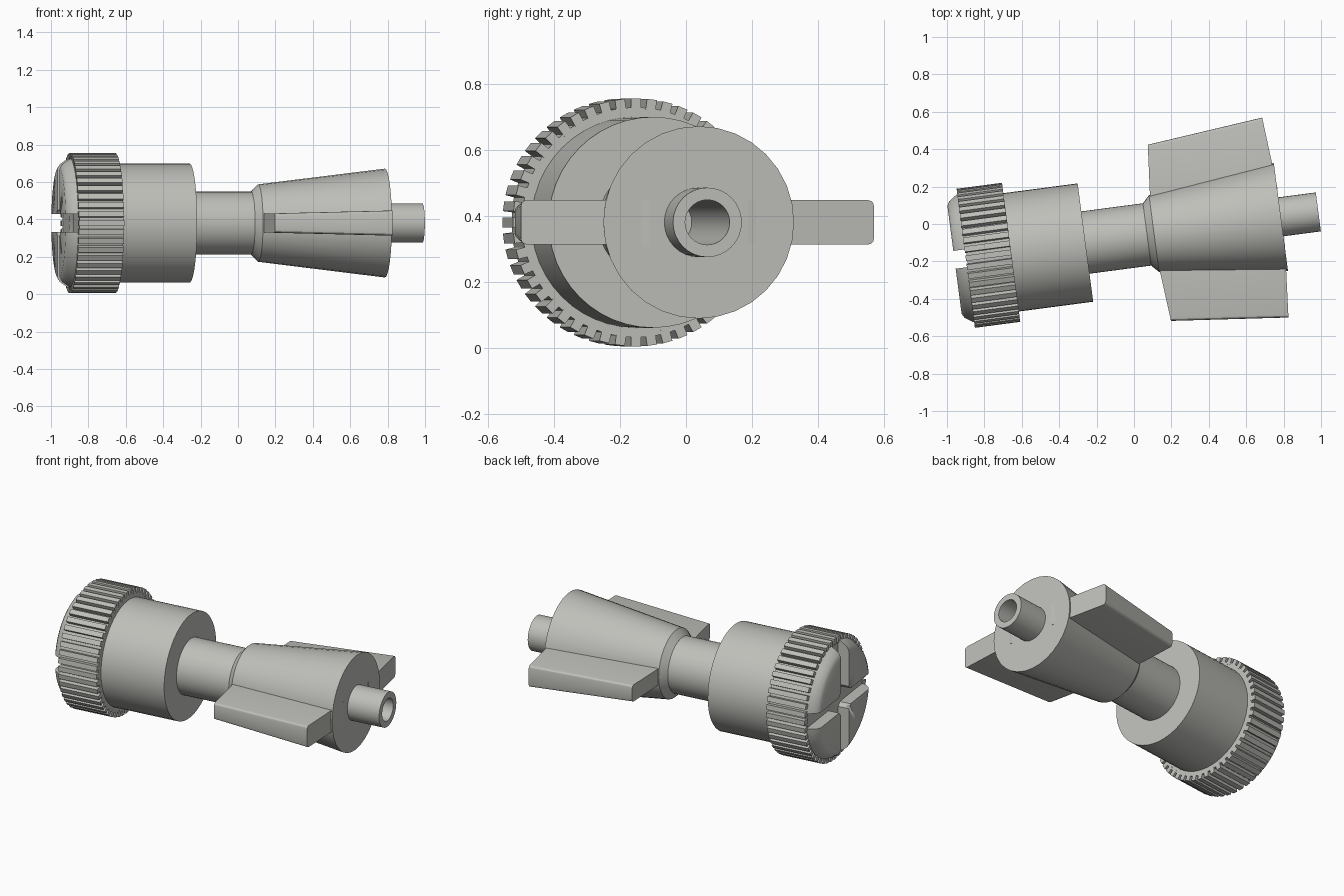
import bpy, bmesh, math
from mathutils import Matrix, Vector

if "Cube" in bpy.data.objects:
    bpy.data.objects.remove(bpy.data.objects["Cube"], do_unlink=True)

grey = bpy.data.materials.new("warm_grey")
grey.use_nodes = True
colour = (0.52, 0.52, 0.49, 1)
grey.diffuse_color = colour
grey.node_tree.nodes["Principled BSDF"].inputs["Base Color"].default_value = colour

# The parts share one axis (local x), swung slightly about z
AXIS = Matrix.Translation((0, -0.065, 0.38)) @ Matrix.Rotation(math.radians(7.5), 4, 'Z')


def finish(bm, name, smooth=True):
    bmesh.ops.recalc_face_normals(bm, faces=bm.faces[:])
    mesh = bpy.data.meshes.new(name)
    bm.to_mesh(mesh)
    bm.free()
    mesh.materials.append(grey)
    obj = bpy.data.objects.new(name, mesh)
    bpy.context.collection.objects.link(obj)
    obj.matrix_world = AXIS
    bpy.ops.object.select_all(action='DESELECT')
    obj.select_set(True)
    bpy.context.view_layer.objects.active = obj
    if smooth:
        bpy.ops.object.shade_smooth_by_angle(angle=math.radians(30))
    return obj


def lathe(name, profile, steps=48):
    """Revolve (along, radius) points around the local x axis."""
    bm = bmesh.new()
    verts = [bm.verts.new((u, 0, r)) for u, r in profile]
    edges = [bm.edges.new(pair) for pair in zip(verts, verts[1:])]
    bmesh.ops.spin(bm, geom=verts + edges, cent=(0, 0, 0), axis=(1, 0, 0),
                   angle=math.tau, steps=steps, use_merge=True)
    bmesh.ops.remove_doubles(bm, verts=bm.verts[:], dist=0.0005)
    return finish(bm, name)


def box(bm, centre, size, turn=0):
    matrix = (Matrix.Rotation(turn, 4, 'X') @ Matrix.Translation(centre)
              @ Matrix.Diagonal((*size, 1)))
    bmesh.ops.create_cube(bm, size=1, matrix=matrix)


def cut(target, cutter):
    mod = target.modifiers.new("cut", 'BOOLEAN')
    mod.operation = 'DIFFERENCE'
    mod.solver = 'EXACT'
    mod.object = cutter
    bpy.context.view_layer.objects.active = target
    bpy.ops.object.modifier_apply(modifier=mod.name)
    bpy.data.objects.remove(cutter, do_unlink=True)


# Rounded knob with a cross slot in its end
knob = lathe("knob", [(-0.968, 0), (-0.968, 0.295), (-0.955, 0.318), (-0.93, 0.336),
                      (-0.91, 0.348), (-0.663, 0.348), (-0.663, 0)], 64)
for turn in (0, math.pi / 2):
    bm = bmesh.new()
    box(bm, (-0.98, 0, 0), (0.16, 0.096, 0.9), turn)
    cut(knob, finish(bm, "slot_cutter", False))
cut(knob, lathe("centre_cutter", [(-1.1, 0), (-1.1, 0.085), (-0.9, 0.085), (-0.88, 0)], 24))

# Grip ridges around the knob
TEETH = 48
bm = bmesh.new()
for i in range(TEETH):
    box(bm, (-0.785, 0, 0.355), (0.245, 0.03, 0.04), math.tau * i / TEETH)
finish(bm, "grip_ridges", False)

# Sleeve and neck
lathe("sleeve", [(-0.68, 0), (-0.68, 0.319), (-0.262, 0.319), (-0.262, 0)])
lathe("neck", [(-0.28, 0), (-0.28, 0.168), (0.09, 0.168), (0.09, 0)])

# Flared cone with hollow tip
lathe("cone_and_tip", [(0.07, 0), (0.07, 0.168), (0.108, 0.207), (0.792, 0.291),
                       (0.792, 0.105), (0.994, 0.105), (0.994, 0.068),
                       (0.115, 0.068), (0.115, 0)], 32)

# Pair of tapered fins
for name, side in (("left_fin", 1), ("right_fin", -1)):
    bm = bmesh.new()
    outline = [(0.108, 0.15, 0.05), (0.137, 0.475, 0.052),
               (0.762, 0.539, 0.067), (0.794, 0.15, 0.067)]
    top, low = [[bm.verts.new((u, side * v, s * h)) for u, v, h in outline] for s in (1, -1)]
    bm.faces.new(top)
    bm.faces.new(low[::-1])
    for i in range(4):
        j = (i + 1) % 4
        bm.faces.new((top[i], low[i], low[j], top[j]))
    bmesh.ops.recalc_face_normals(bm, faces=bm.faces[:])
    rim = [bm.edges.get((row[1], row[2])) for row in (top, low)]
    bmesh.ops.bevel(bm, geom=rim, offset=0.018, segments=3, profile=0.5, affect='EDGES')
    finish(bm, name)
